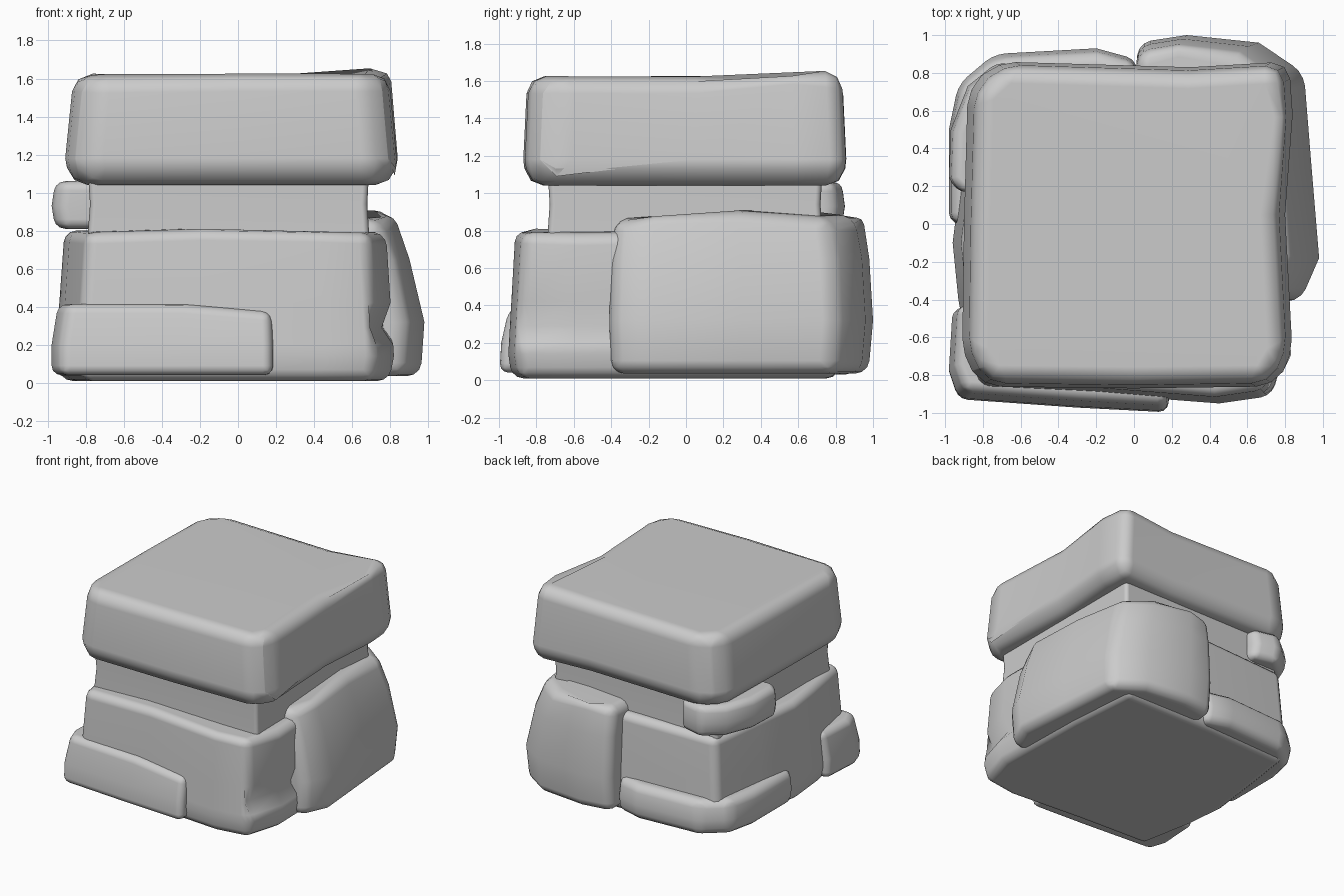
import bpy, bmesh
from mathutils import Vector


def stone(name, outline, rings, bevel, notch=False, segments=3):
    """Loft an outline of (x, y, top offset) through rings of (z, x scale, y scale)."""
    bm = bmesh.new()
    loops = []
    for i, (z, sx, sy) in enumerate(rings):
        last = i == len(rings) - 1
        loops.append([bm.verts.new((x * sx, y * sy, z + (dz if last else 0)))
                      for x, y, dz in outline])
    n = len(outline)
    for a, b in zip(loops, loops[1:]):
        for k in range(n):
            j = (k + 1) % n
            bm.faces.new((a[k], a[j], b[j], b[k]))
    bm.faces.new(loops[0][::-1])
    bm.faces.new(loops[-1])
    bmesh.ops.recalc_face_normals(bm, faces=bm.faces)
    edges = [e for e in bm.edges if e.calc_face_angle(0) > 0.6]
    bmesh.ops.bevel(bm, geom=edges, offset=bevel, offset_type='OFFSET',
                    segments=segments, profile=0.5, affect='EDGES', clamp_overlap=True)
    if notch:
        # worn groove across the front right corner
        for z in (0.2, 0.29, 0.42):
            bmesh.ops.bisect_plane(bm, geom=bm.verts[:] + bm.edges[:] + bm.faces[:],
                                   plane_co=(0, 0, z), plane_no=(0, 0, 1))
        for v in bm.verts:
            if abs(v.co.z - 0.29) < 0.005 and v.co.x > 0.7 and v.co.y < -0.3:
                v.co += Vector((-0.055, 0.02, 0))
    me = bpy.data.meshes.new(name)
    bm.to_mesh(me)
    bm.free()
    for p in me.polygons:
        p.use_smooth = True
    ob = bpy.data.objects.new(name, me)
    bpy.context.collection.objects.link(ob)
    ob.modifiers.new("soft_normals", 'WEIGHTED_NORMAL')
    return ob


# Capping slab, lifted at its back right corner
stone("top_slab",
      [(-0.91, -0.70, 0), (-0.80, -0.86, -0.01), (0, -0.87, 0), (0.74, -0.86, 0),
       (0.84, -0.70, 0), (0.80, 0.05, 0), (0.84, 0.58, 0.05), (0.82, 0.86, 0.025),
       (0.3, 0.83, 0), (-0.72, 0.86, 0), (-0.88, 0.72, 0), (-0.90, 0, 0)],
      [(1.04, 0.97, 0.98), (1.18, 1, 1), (1.625, 0.95, 0.975)], 0.11, segments=2)

# Recessed neck
stone("neck",
      [(-0.79, -0.74, 0), (0.69, -0.74, 0), (0.69, 0.73, 0), (-0.79, 0.73, 0)],
      [(0.5, 1, 1), (0.78, 1, 1), (0.94, 0.985, 0.985), (1.12, 1, 1)], 0.03, segments=2)

# Main lower block
stone("lower_block",
      [(-0.84, -0.87, -0.01), (-0.2, -0.90, 0.01), (0.45, -0.95, 0), (0.73, -0.91, -0.01),
       (0.82, -0.60, -0.02), (0.80, 0.2, 0), (0.75, 0.82, 0), (-0.1, 0.83, 0),
       (-0.84, 0.80, -0.01), (-0.91, 0.3, 0), (-0.96, -0.1, 0), (-0.93, -0.4, 0)],
      [(0.01, 0.97, 0.98), (0.14, 1, 1), (0.80, 0.95, 0.96)], 0.06, notch=True)

# Tall stone wrapping the back right corner
stone("right_corner_stone",
      [(0.6, -0.41, -0.05), (0.88, -0.41, -0.05), (0.98, -0.18, 0), (0.94, 0.3, 0.01),
       (0.90, 0.80, -0.03), (0.66, 0.96, -0.03), (0.28, 1.0, 0), (0.02, 0.96, -0.03),
       (0.0, 0.6, -0.03), (0.6, 0.6, 0)],
      [(0.035, 0.98, 0.975), (0.32, 1, 1), (0.65, 0.92, 0.98), (0.90, 0.83, 0.94)], 0.07)

# Low stone along the front left
stone("front_low_stone",
      [(-0.98, -0.78, 0), (-0.93, -0.93, 0), (-0.3, -0.975, 0), (0.18, -1.0, -0.04),
       (0.2, -0.7, -0.04), (-0.7, -0.7, 0), (-0.75, -0.45, 0), (-0.96, -0.45, 0)],
      [(0.04, 1, 1), (0.20, 1, 0.99), (0.415, 0.965, 0.95)], 0.05)

# Low stone around the back left corner
stone("back_low_stone",
      [(0.02, 0.87, 0), (-0.2, 0.93, 0), (-0.74, 0.90, 0), (-0.93, 0.74, 0),
       (-0.98, 0.5, 0), (-0.98, 0.0, 0), (-0.75, 0.0, 0), (-0.7, 0.6, 0), (0, 0.6, 0)],
      [(0.03, 0.98, 0.98), (0.16, 1, 1), (0.31, 0.98, 0.97)], 0.06)

# Small chip tucked under the slab at the back left
stone("corner_chip",
      [(-0.52, 0.81, 0), (-0.72, 0.86, 0), (-0.88, 0.73, 0), (-0.97, 0.5, 0),
       (-0.98, 0.25, 0), (-0.94, 0.17, 0), (-0.7, 0.17, 0), (-0.65, 0.65, 0), (-0.5, 0.68, 0)],
      [(0.81, 0.98, 0.98), (0.93, 1, 1), (1.06, 0.98, 0.98)], 0.05)
